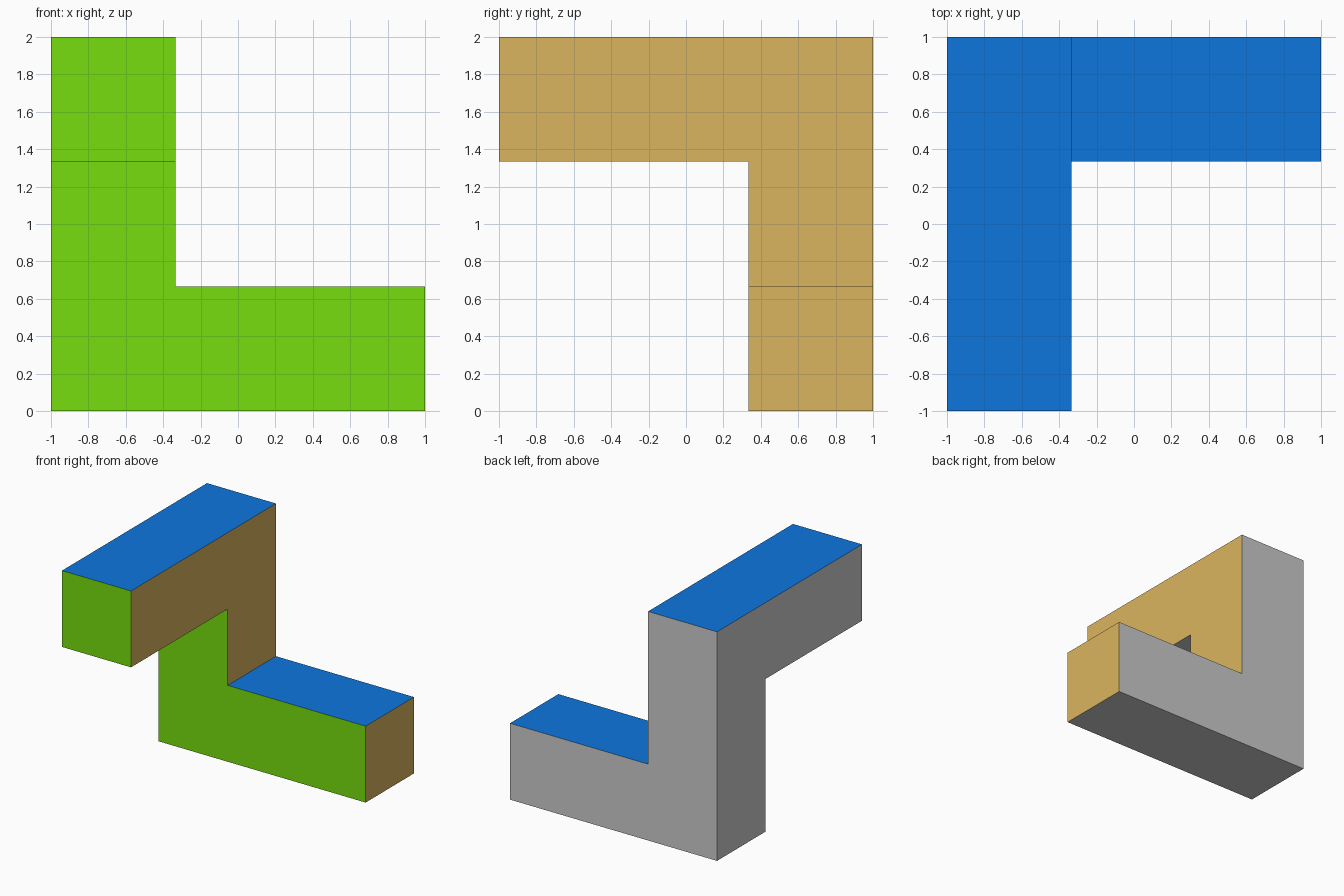
import bpy, bmesh
from mathutils import Vector, Matrix

if "Cube" in bpy.data.objects:
    bpy.data.objects.remove(bpy.data.objects["Cube"])

S = 2 / 3  # side of one square cell
bm = bmesh.new()

# Starting block: free front end of the upper arm
centre = Vector((-S, -S, 2.5 * S))
bmesh.ops.create_cube(bm, size=S, matrix=Matrix.Translation(centre))

# Grow the bent bar cell by cell: back, down, then right
Y, DOWN, X = Vector((0, 1, 0)), Vector((0, 0, -1)), Vector((1, 0, 0))
for step in (Y, Y, DOWN, DOWN, X, X):
    target = centre + step * S / 2
    face = min(bm.faces, key=lambda f: (f.calc_center_median() - target).length)
    new = bmesh.ops.extrude_face_region(bm, geom=[face])["geom"]
    if face.is_valid:
        bm.faces.remove(face)
    bmesh.ops.translate(bm, vec=step * S,
                        verts=[v for v in new if isinstance(v, bmesh.types.BMVert)])
    centre += step * S

# Merge coplanar cell faces into clean flat sides
bmesh.ops.recalc_face_normals(bm, faces=bm.faces)
bmesh.ops.dissolve_limit(bm, angle_limit=0.01, verts=bm.verts, edges=bm.edges)
bm.normal_update()

mesh = bpy.data.meshes.new("bent_bar")
obj = bpy.data.objects.new("bent_bar", mesh)
bpy.context.collection.objects.link(obj)

# Grey default plus one colour for each of front, right and top
sides = [
    ("grey", None, (0.6, 0.6, 0.6, 1)),
    ("front_green", Vector((0, -1, 0)), (0.18, 0.73, 0.004, 1)),
    ("right_tan", Vector((1, 0, 0)), (0.71, 0.46, 0.115, 1)),
    ("top_blue", Vector((0, 0, 1)), (0.004, 0.18, 0.73, 1)),
]
for i, (name, normal, colour) in enumerate(sides):
    mat = bpy.data.materials.new(name)
    mat.diffuse_color = colour
    mat.use_nodes = True
    mat.node_tree.nodes["Principled BSDF"].inputs["Base Color"].default_value = mat.diffuse_color
    mesh.materials.append(mat)
    for f in bm.faces:
        if normal and f.normal.dot(normal) > 0.9:
            f.material_index = i

bm.to_mesh(mesh)
bm.free()
